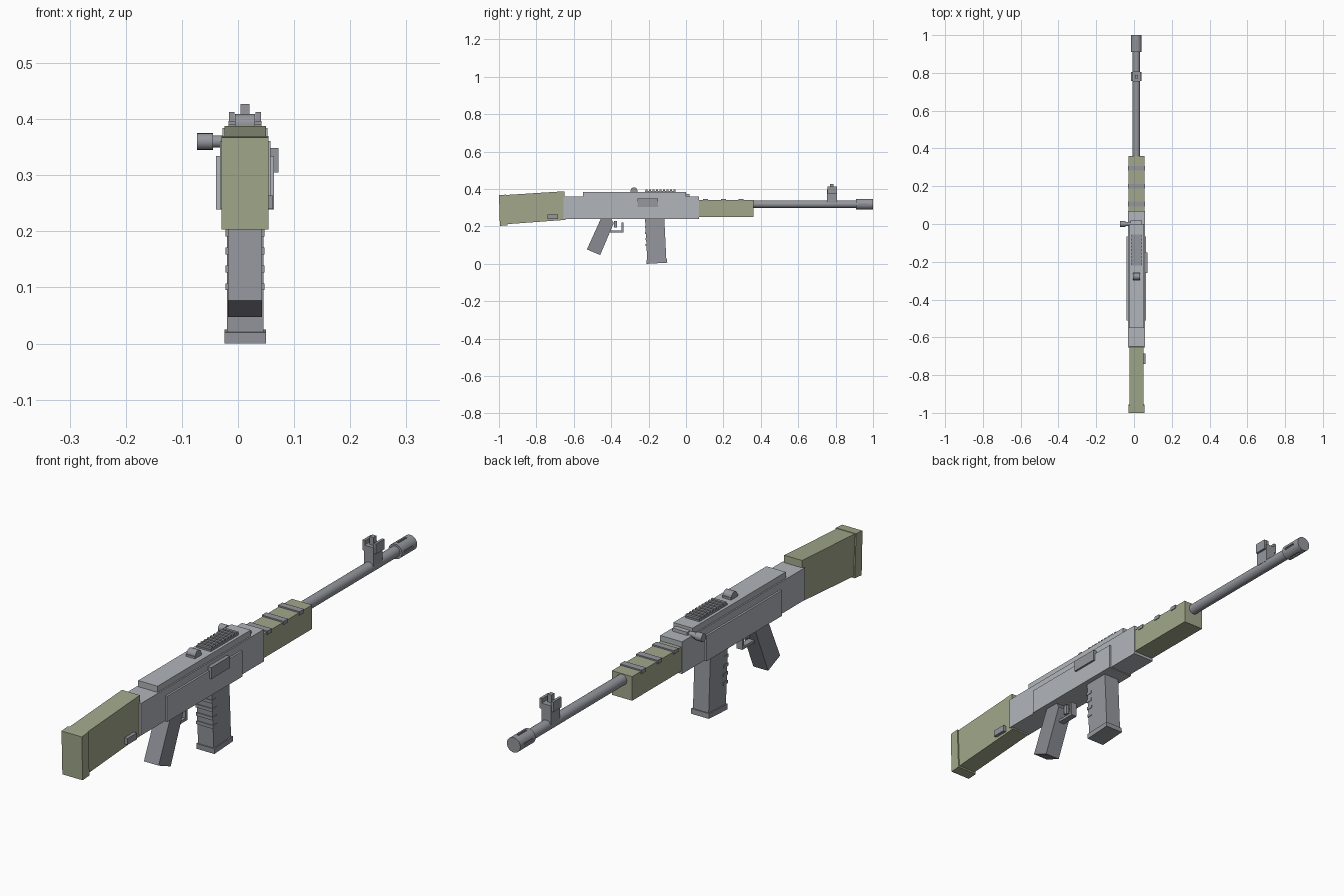
import bpy, bmesh, math
from mathutils import Matrix, Vector

if "Cube" in bpy.data.objects:
    bpy.data.objects.remove(bpy.data.objects["Cube"])

CX = 0.0125  # body centre plane (the bolt handle shifts it off x = 0)


def material(name, rgb):
    m = bpy.data.materials.new(name)
    m.diffuse_color = (*rgb, 1)
    m.use_nodes = True
    m.node_tree.nodes["Principled BSDF"].inputs["Base Color"].default_value = m.diffuse_color
    return m


OLIVE = material("olive", (0.36, 0.39, 0.26))
STEEL = material("steel", (0.30, 0.31, 0.34))
DARK = material("dark_steel", (0.25, 0.26, 0.29))
BODY = material("receiver_grey", (0.44, 0.46, 0.49))


def finish(name, bm, mat, smooth=False):
    bmesh.ops.recalc_face_normals(bm, faces=bm.faces)
    me = bpy.data.meshes.new(name)
    bm.to_mesh(me)
    bm.free()
    ob = bpy.data.objects.new(name, me)
    bpy.context.collection.objects.link(ob)
    me.materials.append(mat)
    if smooth:
        bpy.ops.object.select_all(action='DESELECT')
        ob.select_set(True)
        bpy.context.view_layer.objects.active = ob
        bpy.ops.object.shade_smooth_by_angle(angle=math.radians(35))
    return ob


def box(name, x, y, z, mat):
    bm = bmesh.new()
    size = [b - a for a, b in (x, y, z)]
    mid = [(a + b) / 2 for a, b in (x, y, z)]
    bmesh.ops.create_cube(bm, size=1, matrix=Matrix.Translation(mid) @ Matrix.Diagonal((*size, 1)))
    return finish(name, bm, mat)


def slab(name, half, y, z, mat):
    """Box symmetric about the body plane."""
    return box(name, (CX - half, CX + half), y, z, mat)


def profile(name, half, pts, mat):
    """Side outline (y, z) extruded across the body."""
    bm = bmesh.new()
    f = bm.faces.new([bm.verts.new((CX - half, y, z)) for y, z in pts])
    new = bmesh.ops.extrude_face_region(bm, geom=[f])['geom']
    bmesh.ops.translate(bm, vec=(2 * half, 0, 0), verts=[v for v in new if isinstance(v, bmesh.types.BMVert)])
    return finish(name, bm, mat)


def cyl(name, a, b, r, mat, n=24):
    a, b = Vector(a), Vector(b)
    d = b - a
    bm = bmesh.new()
    bmesh.ops.create_cone(bm, cap_ends=True, segments=n, radius1=r, radius2=r, depth=d.length,
                          matrix=Matrix.Translation((a + b) / 2) @ d.to_track_quat('Z', 'Y').to_matrix().to_4x4())
    return finish(name, bm, mat, True)


# Stock, butt pad and sling mount
profile("stock", 0.037, [(-0.96, 0.212), (-0.645, 0.235), (-0.65, 0.388), (-0.965, 0.368)], OLIVE)
profile("butt_pad", 0.042, [(-0.995, 0.203), (-0.955, 0.206), (-0.962, 0.370), (-1.0, 0.367)], OLIVE)
box("sling_mount", (0.045, 0.062), (-0.74, -0.685), (0.240, 0.264), STEEL)

# Receiver, top cover and side panels
slab("receiver", 0.045, (-0.655, 0.07), (0.241, 0.361), BODY)
slab("top_cover", 0.040, (-0.55, 0.0), (0.355, 0.384), BODY)
slab("cover_front_step", 0.030, (0.0, 0.018), (0.355, 0.373), BODY)
slab("side_panels", 0.052, (-0.51, -0.065), (0.2385, 0.334), BODY)
box("ejection_port", (0.05, 0.072), (-0.26, -0.15), (0.305, 0.348), STEEL)

# Bolt handle on the left
cyl("bolt_arm", (-0.048, 0, 0.36), (-0.01, 0, 0.36), 0.011, STEEL, 16)
cyl("bolt_knob", (-0.073, 0, 0.36), (-0.045, 0, 0.36), 0.015, STEEL, 16)

# Top rail with cross teeth, rear sight
slab("rail_base", 0.029, (-0.22, -0.055), (0.38, 0.390), STEEL)
for i in range(9):
    y = -0.217 + i * 0.0187
    slab(f"rail_tooth_{i + 1}", 0.029, (y, y + 0.010), (0.388, 0.397), STEEL)
slab("rear_sight_base", 0.018, (-0.298, -0.258), (0.38, 0.392), STEEL)
cyl("rear_sight_drum", (CX - 0.018, -0.278, 0.391), (CX + 0.018, -0.278, 0.391), 0.018, STEEL)

# Handguard with raised bands on top
slab("handguard", 0.042, (0.065, 0.36), (0.251, 0.341), OLIVE)
for i, y in enumerate((0.105, 0.20, 0.295)):
    slab(f"handguard_band_{i + 1}", 0.045, (y - 0.013, y + 0.013), (0.332, 0.346), STEEL)

# Barrel and slotted muzzle
BZ = 0.319
cyl("barrel", (CX, 0.34, BZ), (CX, 0.93, BZ), 0.020, STEEL)
muzzle = cyl("muzzle_brake", (CX, 0.91, BZ), (CX, 1.0, BZ), 0.028, STEEL)
for name, hx, hz in (("slot_cutter_side", 0.06, 0.004), ("slot_cutter_top", 0.004, 0.06)):
    # Only the outer skin is cut away; the barrel core below fills the middle
    c = slab(name, hx, (0.925, 0.975), (BZ - hz, BZ + hz), DARK)
    c.hide_render = True
    c.hide_set(True)
    m = muzzle.modifiers.new(name, 'BOOLEAN')
    m.object, m.operation, m.solver = c, 'DIFFERENCE', 'EXACT'
bpy.context.view_layer.update()
me = bpy.data.meshes.new_from_object(muzzle.evaluated_get(bpy.context.evaluated_depsgraph_get()))
muzzle.modifiers.clear()
muzzle.data = me
for name in ("slot_cutter_side", "slot_cutter_top"):
    bpy.data.objects.remove(bpy.data.objects[name])
cyl("muzzle_core", (CX, 0.92, BZ), (CX, 0.99, BZ), 0.023, DARK)

# Front sight: block, two ears and centre post
slab("front_sight_block", 0.020, (0.755, 0.808), (0.325, 0.397), STEEL)
for side, s in (("left", -1), ("right", 1)):
    x = CX + s * 0.0235
    box(f"front_sight_ear_{side}", (x - 0.005, x + 0.005), (0.757, 0.806), (0.375, 0.413), STEEL)
slab("front_sight_post", 0.008, (0.770, 0.788), (0.39, 0.427), STEEL)

# Magazine leaning slightly forward, floor plate and ribs
profile("magazine", 0.0325, [(-0.207, 0.015), (-0.105, 0.020), (-0.116, 0.242), (-0.219, 0.242)], STEEL)
profile("magazine_floor", 0.0370, [(-0.210, 0.0), (-0.100, 0.006), (-0.101, 0.025), (-0.211, 0.020)], STEEL)
for i in range(4):
    z = 0.095 + i * 0.032
    y = -0.207 - (z - 0.015) * 0.053
    slab(f"magazine_rib_{i + 1}", 0.0345, (y - 0.004, y + 0.022), (z, z + 0.012), STEEL)

# Pistol grip, trigger and guard
profile("grip", 0.0305, [(-0.530, 0.077), (-0.459, 0.047), (-0.386, 0.218), (-0.400, 0.242), (-0.455, 0.242)], DARK)
slab("trigger_guard_bar", 0.012, (-0.412, -0.333), (0.168, 0.178), STEEL)
slab("trigger_guard_front", 0.012, (-0.344, -0.333), (0.168, 0.222), STEEL)
slab("trigger", 0.006, (-0.386, -0.370), (0.193, 0.230), STEEL)
